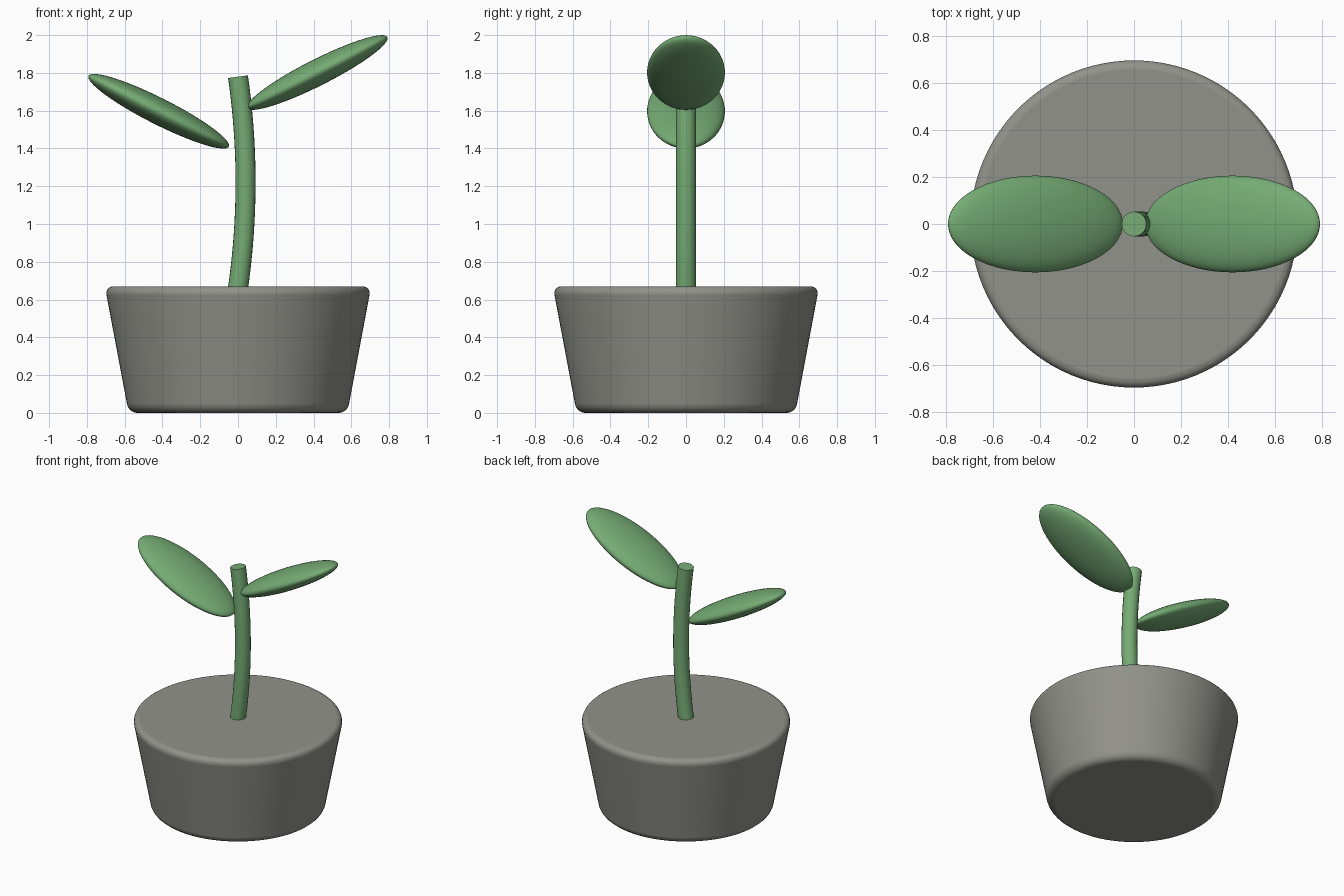
import bpy
import math

cube = bpy.data.objects.get("Cube")
if cube:
    bpy.data.objects.remove(cube, do_unlink=True)


def material(name, colour):
    mat = bpy.data.materials.new(name)
    mat.use_nodes = True
    mat.diffuse_color = colour
    mat.node_tree.nodes["Principled BSDF"].inputs["Base Color"].default_value = colour
    return mat


stone = material("warm grey", (0.29, 0.29, 0.26, 1))
green = material("leaf green", (0.18, 0.41, 0.175, 1))


def finish(name, mat, angle=40):
    obj = bpy.context.object
    obj.name = name
    obj.data.materials.append(mat)
    bpy.ops.object.shade_smooth_by_angle(angle=math.radians(angle))
    return obj


# Solid tapered pot with rounded rims
HEIGHT = 0.67
bpy.ops.mesh.primitive_cone_add(vertices=96, radius1=0.579, radius2=0.705,
                                depth=HEIGHT, location=(0, 0, HEIGHT / 2))
pot = finish("pot", stone)
bevel = pot.modifiers.new("rounded rims", "BEVEL")
bevel.width = 0.045
bevel.segments = 5
bevel.limit_method = "ANGLE"
bevel.angle_limit = math.radians(40)

# Stem: a straight cylinder cut into rings, each ring placed along a gentle arc
RADIUS, BASE, TOP, BOW, RINGS = 0.053, 0.66, 1.78, 0.04, 20
curve = bpy.data.curves.new("stem", "CURVE")
curve.dimensions = "3D"
curve.bevel_depth = RADIUS
curve.bevel_resolution = 8
curve.use_fill_caps = True
path = curve.splines.new("POLY")
path.points.add(RINGS)
for i, point in enumerate(path.points):
    t = i / RINGS
    point.co = (4 * BOW * t * (1 - t), 0, BASE + (TOP - BASE) * t, 1)
stem = bpy.data.objects.new("stem", curve)
bpy.context.collection.objects.link(stem)
bpy.ops.object.select_all(action="DESELECT")
stem.select_set(True)
bpy.context.view_layer.objects.active = stem
bpy.ops.object.convert(target="MESH")
finish("stem", green)

# Two flattened leaves, tilted upwards on either side
for name, side, height in (("left_leaf", 1, 1.802), ("right_leaf", -1, 1.597)):
    bpy.ops.mesh.primitive_uv_sphere_add(segments=64, ring_count=32, radius=1,
                                         location=(side * 0.42, 0, height),
                                         rotation=(0, -side * math.radians(26.8), 0))
    leaf = finish(name, green, 180)
    leaf.scale = (0.416, 0.206, 0.07)
